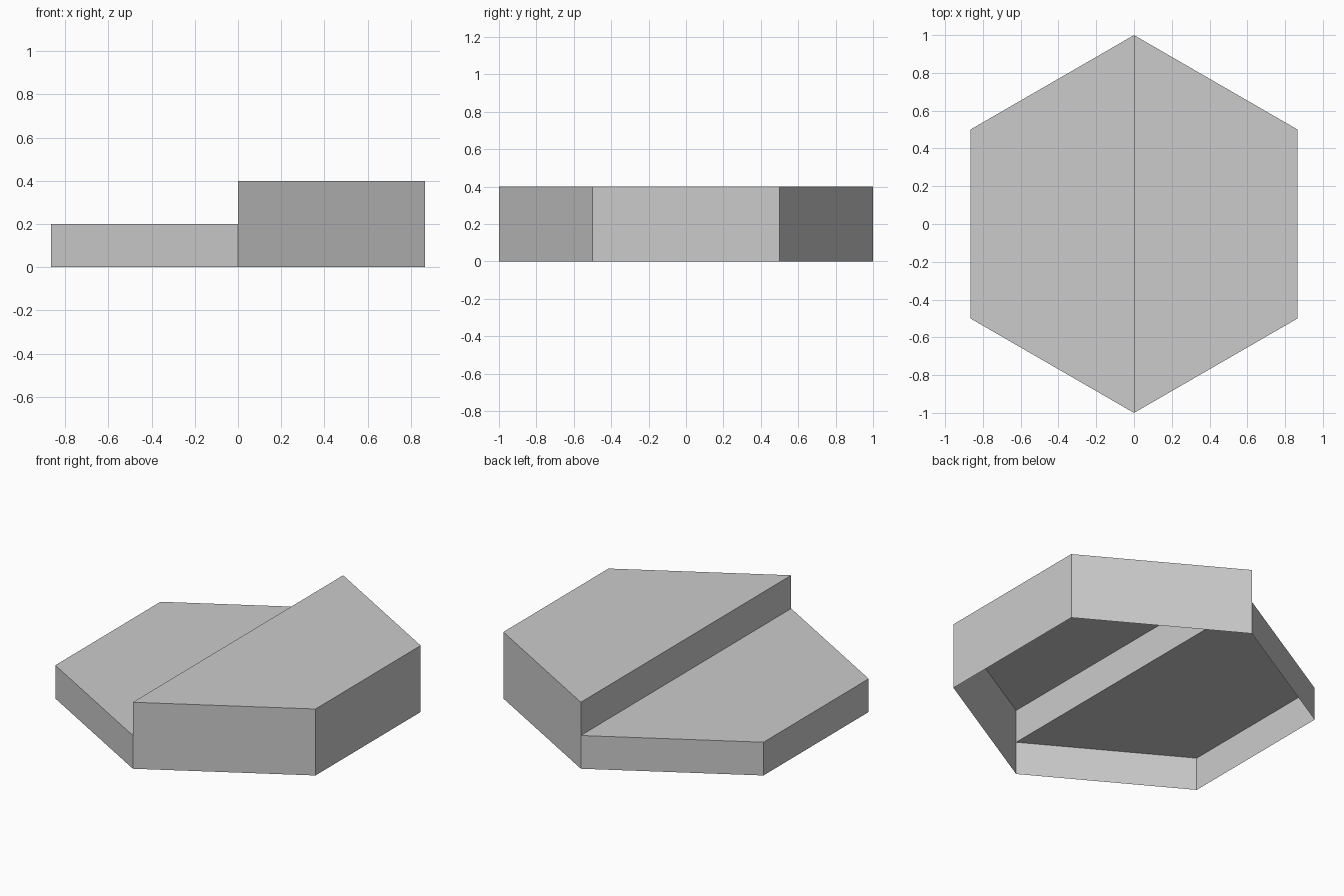
import bpy, bmesh
from math import sin, cos, radians

LOW, HIGH = 0.2, 0.4

if "Cube" in bpy.data.objects:
    bpy.data.objects.remove(bpy.data.objects["Cube"], do_unlink=True)

# Single plain grey
grey = bpy.data.materials.new("plain_grey")
grey.use_nodes = True
colour = (0.6, 0.6, 0.6, 1)
grey.diffuse_color = colour
grey.node_tree.nodes["Principled BSDF"].inputs["Base Color"].default_value = colour


def add_shell(name, faces):
    """Make an open, flat-shaded shell from polygons of points."""
    bm = bmesh.new()
    for points in faces:
        bm.faces.new([bm.verts.new(p) for p in points])
    bmesh.ops.remove_doubles(bm, verts=bm.verts, dist=0.0001)
    mesh = bpy.data.meshes.new(name)
    bm.to_mesh(mesh)
    bm.free()
    mesh.materials.append(grey)
    obj = bpy.data.objects.new(name, mesh)
    bpy.context.collection.objects.link(obj)


def half_tile(name, start, height):
    """Half a hexagon, counter-clockwise from start: top and three outer walls."""
    angles = [radians(start + 60 * i) for i in range(4)]
    ring = [(cos(a), sin(a)) for a in angles]
    faces = [[(x, y, height) for x, y in ring]]
    for (ax, ay), (bx, by) in zip(ring, ring[1:]):
        faces.append([(ax, ay, 0), (bx, by, 0), (bx, by, height), (ax, ay, height)])
    add_shell(name, faces)


# Raised half on the left, lowered half on the right, both open below
half_tile("raised_half", -90, HIGH)
half_tile("lowered_half", 90, LOW)

# Riser joining the two levels, facing the lowered half
add_shell("step_riser", [[(0, 1, LOW), (0, -1, LOW), (0, -1, HIGH), (0, 1, HIGH)]])
